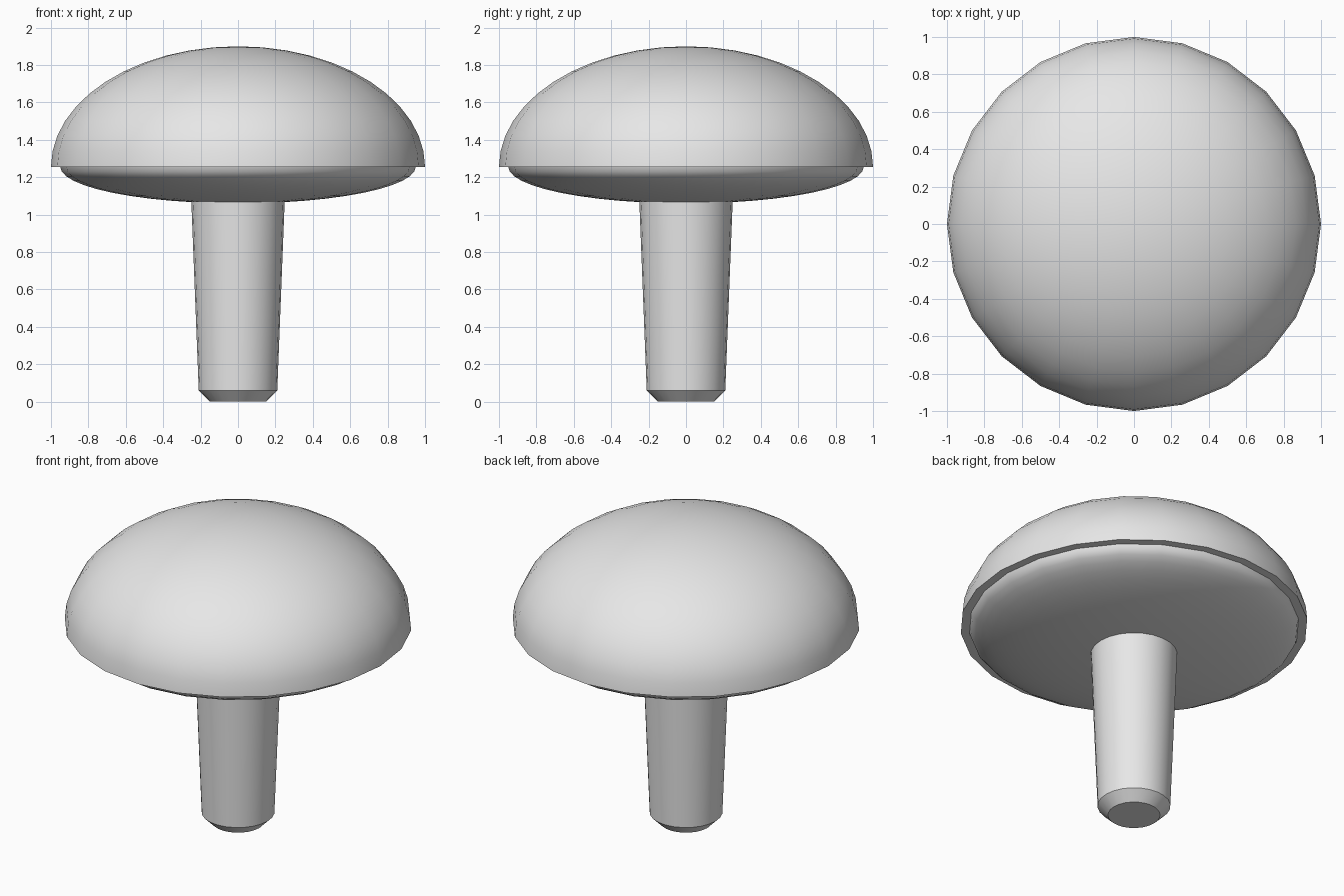
import bpy, bmesh
from math import sin, cos, pi, radians

cube = bpy.data.objects.get("Cube")
if cube:
    bpy.data.objects.remove(cube, do_unlink=True)

SIDES = 24
RINGS = 12
RIM_Z = 1.255

grey = bpy.data.materials.new("light_grey")
grey.use_nodes = True
colour = (0.8, 0.8, 0.8, 1)
grey.diffuse_color = colour
grey.node_tree.nodes["Principled BSDF"].inputs["Base Color"].default_value = colour


def quarter(radius, height):
    """Quarter ellipse from the rim to the axis, as (radius, z) points."""
    steps = [i / RINGS * pi / 2 for i in range(RINGS)]
    return [(radius * cos(t), RIM_Z + height * sin(t)) for t in steps] + [(0, RIM_Z + height)]


def lathe(name, profile):
    """Turn a (radius, z) profile about the z axis."""
    bm = bmesh.new()
    verts = [bm.verts.new((r, 0, z)) for r, z in profile]
    edges = [bm.edges.new(pair) for pair in zip(verts, verts[1:])]
    bmesh.ops.spin(bm, geom=verts + edges, cent=(0, 0, 0), axis=(0, 0, 1),
                   angle=2 * pi, steps=SIDES, use_merge=False)
    bmesh.ops.remove_doubles(bm, verts=bm.verts[:], dist=0.0005)
    bmesh.ops.recalc_face_normals(bm, faces=bm.faces[:])
    mesh = bpy.data.meshes.new(name)
    bm.to_mesh(mesh)
    bm.free()
    mesh.materials.append(grey)
    obj = bpy.data.objects.new(name, mesh)
    bpy.context.collection.objects.link(obj)
    bpy.ops.object.select_all(action='DESELECT')
    obj.select_set(True)
    bpy.context.view_layer.objects.active = obj
    bpy.ops.object.shade_smooth_by_angle(angle=radians(35))
    return obj


# Mushroom cap: domed top, flat overhanging rim, shallow rounded underside
lathe("cap", quarter(0.95, -0.195)[::-1] + quarter(1.0, 0.645))

# Tapered stem with a chamfered foot, its top buried in the cap
lathe("stem", [(0, 0), (0.15, 0), (0.21, 0.06), (0.25, 1.08), (0, 1.08)])
